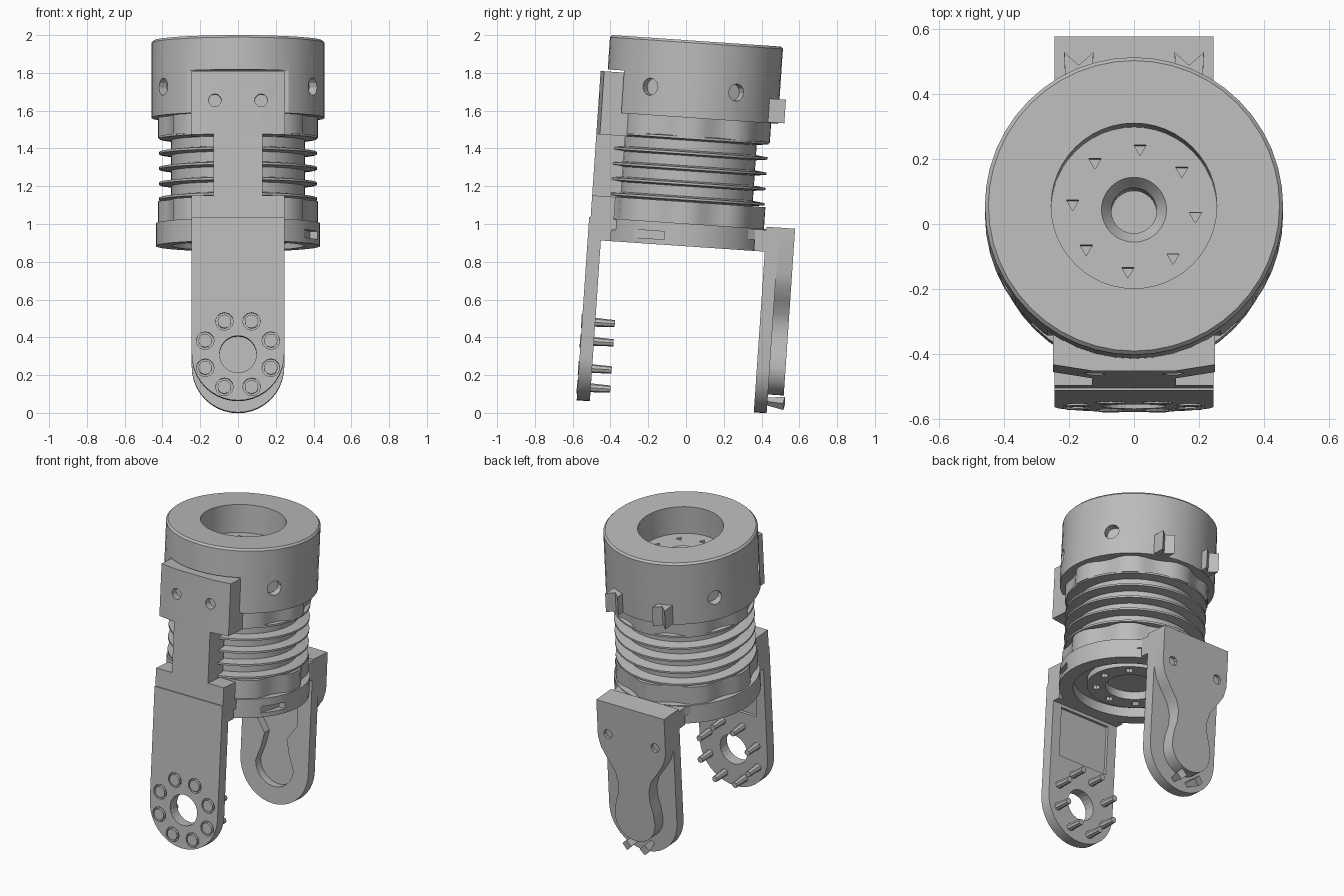
import bpy, bmesh
from math import radians, cos, sin, pi
from mathutils import Matrix, Vector

cube = bpy.data.objects.get("Cube")
if cube:
    bpy.data.objects.remove(cube, do_unlink=True)

TILT = Matrix.Rotation(radians(-3.9), 4, 'X')   # whole assembly leans back
AX = -0.078                                     # y of the motor axis
W = 0.245                                       # half width of the legs
HUB_Z = 0.272                                   # height of the leg pivots
parts = []

grey = bpy.data.materials.new("plain grey")
grey.use_nodes = True
grey.diffuse_color = (0.5, 0.5, 0.5, 1)
grey.node_tree.nodes["Principled BSDF"].inputs["Base Color"].default_value = (0.5, 0.5, 0.5, 1)


def finish(name, bm, cutter=False):
    bmesh.ops.recalc_face_normals(bm, faces=bm.faces)
    me = bpy.data.meshes.new(name)
    bm.to_mesh(me)
    bm.free()
    me.materials.append(grey)
    ob = bpy.data.objects.new(name, me)
    bpy.context.collection.objects.link(ob)
    ob.matrix_world = TILT
    if cutter:
        ob.hide_render = True
        ob.display_type = 'WIRE'
        ob.hide_set(True)
    else:
        parts.append(ob)
    return ob


def lathe(name, profile, steps=48):
    """Spin a (radius, z) profile round the motor axis."""
    bm = bmesh.new()
    vs = [bm.verts.new((r, AX, z)) for r, z in profile]
    es = [bm.edges.new(p) for p in zip(vs, vs[1:])]
    bmesh.ops.spin(bm, geom=vs + es, cent=(0, AX, 0), axis=(0, 0, 1),
                   angle=2 * pi, steps=steps)
    bmesh.ops.remove_doubles(bm, verts=bm.verts, dist=0.0005)
    return finish(name, bm)


def prism(name, pts, axis, a, b, cutter=False):
    """Extrude an outline along 'Y' (points are x, z) or 'Z' (points are x, y)."""
    bm = bmesh.new()
    place = (lambda p: (p[0], a, p[1])) if axis == 'Y' else (lambda p: (p[0], p[1], a))
    face = bm.faces.new([bm.verts.new(place(p)) for p in pts])
    top = bmesh.ops.extrude_face_region(bm, geom=[face])
    move = Vector((0, b - a, 0) if axis == 'Y' else (0, 0, b - a))
    bmesh.ops.translate(bm, vec=move, verts=[v for v in top['geom']
                                             if isinstance(v, bmesh.types.BMVert)])
    return finish(name, bm, cutter)


def rods(name, ends, r1, r2, seg=12, cutter=False):
    """Round rods between pairs of points."""
    bm = bmesh.new()
    for p, q in ends:
        p, q = Vector(p), Vector(q)
        m = Matrix.Translation((p + q) / 2) @ (q - p).to_track_quat('Z', 'Y').to_matrix().to_4x4()
        bmesh.ops.create_cone(bm, cap_ends=True, segments=seg, radius1=r1, radius2=r2,
                              depth=(q - p).length, matrix=m)
    return finish(name, bm, cutter)


def cut(ob, *tools):
    for t in tools:
        mod = ob.modifiers.new(t.name, 'BOOLEAN')
        mod.operation = 'DIFFERENCE'
        mod.solver = 'EXACT'
        mod.object = t


def rect(x, lo, hi):
    return [(-x, lo), (x, lo), (x, hi), (-x, hi)]


def ring_points(r, n, start=0.0):
    return [(r * cos(start + 2 * pi * k / n), r * sin(start + 2 * pi * k / n)) for k in range(n)]


def keyhole(radius, side, steps=10):
    """Symmetric outline: side points from the top down, closed by a round end at the pivot."""
    arc = [(radius * cos(pi / 2 * k / steps), HUB_Z - radius * sin(pi / 2 * k / steps))
           for k in range(steps)]
    half = side + arc
    return half + [(0, HUB_Z - radius)] + [(-x, z) for x, z in reversed(half)]


# Top cap with a sunken floor and shaft socket
cap = lathe("top_cap", [(0, 1.56), (0.459, 1.56), (0.459, 1.957), (0.448, 1.969), (0.255, 1.969),
                        (0.255, 1.79), (0.1, 1.79), (0.07, 1.75), (0.07, 1.62), (0, 1.62)])
side_holes = []
for a in (30, 150, 210, 330):
    c, s = cos(radians(a)), sin(radians(a))
    side_holes.append(((0.41 * c, AX + 0.41 * s, 1.71), (0.5 * c, AX + 0.5 * s, 1.71)))
cut(cap,
    rods("cap_side_holes", side_holes, 0.046, 0.046, cutter=True),
    rods("cap_floor_holes", [((x, AX + y, 1.75), (x, AX + y, 1.83))
                             for x, y in ring_points(0.19, 8, -0.1)], 0.022, 0.022, 3, True),
    prism("cap_front_notch", rect(0.268, 1.5, 1.786), 'Y', -0.7, -0.45, True))

# Motor core with thin cooling fins
fins = [(0, 1.0), (0.355, 1.0)]
for k in range(5):
    z = 1.13 + 0.081 * k
    fins += [(0.355, z - 0.014), (0.418, z - 0.006), (0.418, z + 0.006), (0.355, z + 0.014)]
lathe("finned_core", fins + [(0.355, 1.57), (0, 1.57)])

# Scalloped collars above and below the fins
for name, lo, hi in (("upper_collar", 1.455, 1.565), ("lower_collar", 1.0, 1.115)):
    pts = []
    for k in range(64):
        a = 2 * pi * k / 64
        r = 0.408 + 0.022 * max(-0.7, min(0.7, cos(8 * a) + 0.2))
        pts.append((r * cos(a), AX + r * sin(a)))
    prism(name, pts, 'Z', lo, hi)

# Base disc, hollow underneath with a hub ring
base = lathe("base_disc", [(0, 1.0), (0.434, 1.0), (0.434, 0.88), (0.35, 0.88), (0.35, 0.94),
                           (0.27, 0.94), (0.27, 0.9), (0.16, 0.9), (0.16, 0.95), (0, 0.95)])
cut(base,
    prism("base_side_slot", [(0.34, -0.38), (0.5, -0.38), (0.5, -0.18), (0.38, -0.18)],
          'Z', 0.908, 0.95, True),
    rods("base_screw_holes", [((x, AX + y, 0.86), (x, AX + y, 0.93))
                              for x, y in ring_points(0.215, 8)], 0.025, 0.025, 8, True))
prism("base_front_bridge", [(-0.33, -0.3), (0.33, -0.3), (W, -0.43), (W, -0.52),
                            (-W, -0.52), (-W, -0.43)], 'Z', 0.94, 0.995)
prism("base_front_rim", rect(W, 0.88, 0.995), 'Y', -0.52, -0.46)
prism("base_back_bridge", [(-0.33, 0.16), (0.33, 0.16), (W, 0.3), (W, 0.37),
                           (-W, 0.37), (-W, 0.3)], 'Z', 0.94, 0.995)
prism("base_back_rim", rect(W, 0.88, 0.995), 'Y', 0.3, 0.37)

# Front leg with pivot hole, panel recess and eight screws
front_leg = prism("front_leg", keyhole(W, [(W, 1.0)]), 'Y', -0.582, -0.512)
screws = [(x, HUB_Z + z) for x, z in ring_points(0.188, 8, pi / 8)]
cut(front_leg,
    rods("front_pivot_hole", [((0, -0.65, HUB_Z), (0, -0.45, HUB_Z))], 0.098, 0.098, 24, True),
    rods("screw_recesses", [((x, -0.62, z), (x, -0.56, z)) for x, z in screws],
         0.047, 0.047, 12, True),
    prism("front_leg_panel", rect(0.18, 0.54, 0.86), 'Y', -0.53, -0.45, True))
rods("screw_heads", [((x, -0.586, z), (x, -0.55, z)) for x, z in screws], 0.036, 0.036)
rods("screw_pins", [((x, -0.53, z), (x, -0.408, z)) for x, z in screws], 0.024, 0.019, 8)

# Front bracket: wide head, narrow stem, wide foot
head_outline = [(-0.25, -0.41), (0.25, -0.41), (0.25, -0.555), (0.13, -0.574),
                (-0.13, -0.574), (-0.25, -0.555)]
head = prism("bracket_head", head_outline, 'Z', 1.44, 1.775)
cut(head, rods("bracket_holes", [((x, -0.62, 1.62), (x, -0.53, 1.62)) for x in (-0.122, 0.122)],
               0.034, 0.034, 12, True))
prism("bracket_stem", rect(0.13, 1.1, 1.5), 'Y', -0.574, -0.42)
prism("bracket_foot", rect(W, 0.995, 1.115), 'Y', -0.574, -0.45)

# Back leg, with a keyhole-shaped hollow on its inner face
back_leg = prism("back_leg", keyhole(W, [(W, 1.012)]), 'Y', 0.358, 0.426)
cut(back_leg, prism("back_leg_hollow",
                    keyhole(0.135, [(0.15, 0.84), (0.15, 0.56), (0.08, 0.46), (0.1, 0.37)]),
                    'Y', 0.3, 0.41, True))

# Raised back cover: wide shoulders, narrow neck, round lobe
shoulder = [(W, 1.012), (W, 0.77), (0.225, 0.7), (0.18, 0.63), (0.13, 0.56), (0.11, 0.49),
            (0.115, 0.42), (0.135, 0.35)]
back_cover = prism("back_cover", keyhole(0.145, shoulder), 'Y', 0.42, 0.51)
cut(back_cover, rods("cover_holes", [((x, 0.49, 0.8), (x, 0.55, 0.8)) for x in (-0.17, 0.17)],
                     0.03, 0.03, 10, True))

# Small clips behind the cap and pointed tabs under the back leg
for side, x in (("left", 0.17), ("right", -0.17)):
    prism("cap_clip_" + side, [(x - 0.04, 0.3), (x + 0.04, 0.3), (x + 0.045, 0.415),
                               (x, 0.375), (x - 0.045, 0.415)], 'Z', 1.565, 1.69)
rods("leg_tabs", [((x, 0.42, 0.09), (x * 1.3, 0.515, 0.085)) for x in (-0.05, 0.05)],
     0.02, 0.035, 4)

# Smooth the round surfaces while keeping hard edges
bpy.ops.object.select_all(action='DESELECT')
for ob in parts:
    ob.select_set(True)
bpy.context.view_layer.objects.active = parts[0]
bpy.ops.object.shade_smooth_by_angle(angle=radians(30))
